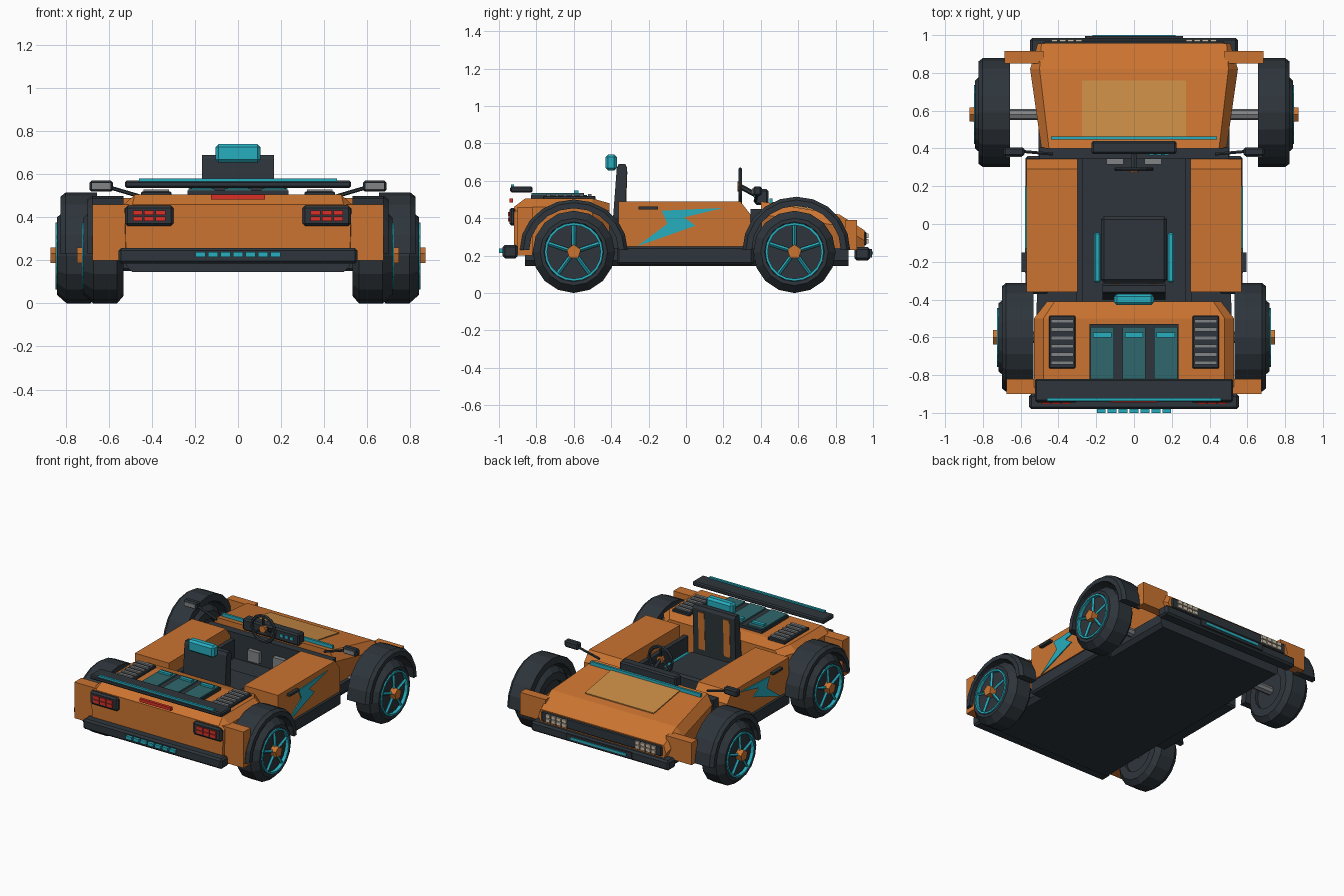
import bpy, bmesh, math
from mathutils import Matrix, Vector

cube = bpy.data.objects.get("Cube")
if cube:
    bpy.data.objects.remove(cube, do_unlink=True)


def material(name, r, g, b):
    m = bpy.data.materials.new(name)
    m.use_nodes = True
    m.diffuse_color = (r, g, b, 1)
    m.node_tree.nodes["Principled BSDF"].inputs["Base Color"].default_value = (r, g, b, 1)
    return m


ORANGE = material("orange paint", .60, .175, .03)
DARK = material("dark slate", .027, .036, .044)
TEAL = material("bright teal", .02, .42, .52)
GLASS = material("deep teal", .028, .135, .15)
GOLD = material("gold panel", .58, .26, .06)
GREY = material("grey metal", .22, .23, .24)
RED = material("red light", .70, .03, .02)
CREAM = material("cream light", .62, .52, .40)
SIDES = ((1, "left"), (-1, "right"))


def finish(name, bm, mat):
    bmesh.ops.recalc_face_normals(bm, faces=bm.faces)
    me = bpy.data.meshes.new(name)
    bm.to_mesh(me)
    bm.free()
    me.materials.append(mat)
    ob = bpy.data.objects.new(name, me)
    bpy.context.collection.objects.link(ob)
    return ob


def box(name, x, y, z, mat, bevel=0):
    """Box from three (low, high) ranges."""
    bm = bmesh.new()
    bmesh.ops.create_cube(bm, size=1)
    for v in bm.verts:
        v.co = [(a + b) / 2 + c * (b - a) for (a, b), c in zip((x, y, z), v.co)]
    if bevel:
        bmesh.ops.bevel(bm, geom=bm.edges[:], offset=bevel, segments=1, affect='EDGES')
    return finish(name, bm, mat)


def pair(name, x, y, z, mat, bevel=0):
    for s, side in SIDES:
        box(f"{side}_{name}", sorted((s * x[0], s * x[1])), y, z, mat, bevel)


def skin(name, rings, mat, closed=False):
    """Bridge rings of points; cap the ends unless the rings form a loop."""
    bm = bmesh.new()
    vs = [[bm.verts.new(p) for p in r] for r in rings]
    n = len(rings[0])
    for i in range(len(vs) if closed else len(vs) - 1):
        a, b = vs[i], vs[(i + 1) % len(vs)]
        for j in range(n):
            k = (j + 1) % n
            bm.faces.new((a[j], a[k], b[k], b[j]))
    if not closed:
        bm.faces.new(vs[0])
        bm.faces.new(vs[-1])
    return finish(name, bm, mat)


def prism(name, x, pts, mat):
    """Side outline of (y, z) points extruded across x."""
    return skin(name, [[(px, *p) for p in pts] for px in x], mat)


def body(name, sections, mat):
    """Loft of mirrored sections: y, then (half width, z) from sill to top."""
    return skin(name, [[(-w, y, z) for w, z in s] + [(w, y, z) for w, z in reversed(s)]
                       for y, *s in sections], mat)


def revolve(name, s, x, y, z, profile, segs, mat):
    """Closed (offset, radius) profile turned around a sideways axle."""
    rings = []
    for i in range(segs):
        a = math.tau * i / segs + math.pi / 2
        rings.append([(s * (x + o), y + r * math.cos(a), z + r * math.sin(a))
                      for o, r in profile])
    return skin(name, rings, mat, closed=True)


def rod(name, a, b, r, mat, segs=6):
    a, b = Vector(a), Vector(b)
    bm = bmesh.new()
    d = b - a
    bmesh.ops.create_cone(bm, cap_ends=True, segments=segs, radius1=r, radius2=r, depth=d.length,
                          matrix=Matrix.Translation((a + b) / 2) @ d.to_track_quat('Z', 'Y').to_matrix().to_4x4())
    return finish(name, bm, mat)


# Chassis, sills and cockpit floor
body("chassis", [(-.86, (.49, .145), (.52, .175), (.52, .24)),
                 (.87, (.48, .145), (.50, .175), (.50, .24))], DARK)
pair("sill", (.45, .575), (-.37, .36), (.15, .25), DARK, .012)
box("cockpit_floor", (-.30, .30), (-.44, .40), (.23, .265), DARK)
pair("cockpit_rail", (.27, .305), (-.43, .36), (.25, .40), DARK)

# Painted body shells
body("hood", [(.40, (.47, .24), (.49, .42), (.45, .49)),
              (.82, (.50, .24), (.55, .36), (.50, .42)),
              (.955, (.49, .24), (.51, .28), (.49, .335))], ORANGE)
body("rear_body", [(-.92, (.52, .22), (.525, .43), (.49, .46)),
                   (-.86, (.525, .22), (.53, .46), (.48, .505)),
                   (-.50, (.525, .22), (.53, .46), (.48, .505)),
                   (-.41, (.45, .24), (.46, .44), (.42, .48))], ORANGE)
POD = [(-.36, .25), (.345, .25), (.345, .42), (.29, .49), (-.36, .49)]
BOLT = [(-.13, .44), (.20, .455), (-.01, .405), (.05, .36), (-.26, .25), (-.10, .37)]
for s, side in SIDES:
    prism(side + "_door", (s * .30, s * .57), POD, ORANGE)
    prism(side + "_bolt_decal", (s * .569, s * .577), BOLT, TEAL)
pair("door_handle", (.565, .595), (-.255, -.15), (.447, .463), DARK)
pair("front_corner", (.48, .685), (.85, .915), (.23, .39), ORANGE)
pair("rear_corner", (.48, .675), (-.90, -.82), (.20, .46), ORANGE)

# Hood trim and cowl
prism("hood_panel", (-.275, .275), [(.46, .475), (.76, .425), (.76, .437), (.46, .487)], GOLD)
box("hood_strip", (-.44, .44), (.447, .463), (.47, .505), TEAL)
box("cowl", (-.50, .50), (.345, .405), (.23, .45), DARK)

# Nose: light strip, headlights and bumper
box("light_strip", (-.48, .48), (.945, .965), (.255, .328), DARK, .006)
for c in range(4):
    for r in range(2):
        x, z = .275 + c * .043, .265 + r * .03
        pair(f"headlight_{c}_{r}", (x, x + .034), (.96, .976), (z, z + .024), CREAM)
box("front_bumper", (-.55, .55), (.90, .985), (.175, .245), DARK, .012)
box("front_bumper_centre", (-.26, .26), (.97, .994), (.19, .235), DARK)
box("front_bumper_strip", (-.22, .22), (.99, 1.0), (.205, .222), TEAL)

# Tail: bumper, lamps and wing
box("rear_bumper", (-.555, .555), (-.98, -.90), (.185, .258), DARK, .012)
for i in range(7):
    x = (i - 3) * .058
    box(f"rear_bumper_light_{i}", (x - .023, x + .023), (-1.0, -.975), (.215, .238), TEAL)
pair("tail_lamp_housing", (.30, .525), (-.945, -.91), (.36, .455), DARK, .012)
for c in range(3):
    for r in range(2):
        x, z = .337 + c * .053, .382 + r * .028
        pair(f"tail_lamp_{c}_{r}", (x, x + .046), (-.952, -.94), (z, z + .022), RED)
box("centre_brake_light", (-.125, .125), (-.945, -.925), (.483, .505), RED)
box("rear_wing", (-.525, .525), (-.94, -.82), (.537, .57), DARK, .008)
box("rear_wing_strip", (-.46, .46), (-.936, -.92), (.565, .58), TEAL)

# Engine cover and side vents
box("engine_frame", (-.235, .235), (-.83, -.53), (.49, .525), DARK)
for i in (-1, 0, 1):
    x = i * .168
    box(f"engine_panel_{i + 2}", (x - .062, x + .062), (-.825, -.545), (.52, .535), GLASS)
    box(f"engine_panel_bar_{i + 2}", (x - .048, x + .048), (-.60, -.575), (.53, .548), TEAL)
pair("vent", (.31, .45), (-.765, -.485), (.49, .52), DARK, .005)
for i in range(6):
    y = -.745 + i * .044
    pair(f"vent_slat_{i}", (.32, .44), (y, y + .02), (.515, .53), GREY)

# Seat
box("seat_base", (-.175, .175), (-.31, .04), (.26, .36), DARK, .015)
prism("seat_back", (-.168, .168), [(-.40, .27), (-.33, .27), (-.315, .67), (-.325, .69),
                                  (-.36, .69), (-.37, .67)], DARK)
for x in (-.10, .10):
    prism("left_seat_stripe" if x > 0 else "right_seat_stripe", (x - .025, x + .025),
          [(-.328, .38), (-.3235, .38), (-.3135, .65), (-.318, .65)], ORANGE)
box("headrest", (-.105, .105), (-.43, -.37), (.655, .74), TEAL, .014)
pair("seat_side_bar", (.178, .212), (-.31, -.045), (.31, .345), TEAL, .008)

# Dashboard, steering wheel and pedals
box("dashboard", (-.225, .225), (.37, .44), (.47, .555), DARK, .01)
for i in range(3):
    box(f"dashboard_light_{i}", (.08 + i * .04, .105 + i * .04), (.363, .372), (.505, .525), TEAL)
bpy.ops.mesh.primitive_torus_add(location=(0, .29, .57), rotation=(math.pi / 2, 0, 0),
                                 major_radius=.092, minor_radius=.012,
                                 major_segments=14, minor_segments=6)
wheel = bpy.context.object
wheel.name = "steering_wheel"
wheel.data.materials.append(DARK)
for i in range(3):
    a = math.tau * i / 3 + math.pi / 2
    rod(f"steering_spoke_{i}", (0, .29, .57), (.09 * math.cos(a), .29, .57 + .09 * math.sin(a)), .008, DARK)
rod("steering_hub", (0, .275, .57), (0, .30, .57), .026, ORANGE, 8)
rod("steering_column", (0, .29, .57), (0, .40, .51), .014, DARK)
pair("pedal", (.055, .145), (.315, .345), (.29, .37), GREY)

# Mirrors
for s, side in SIDES:
    rod(side + "_mirror_arm", (s * .43, .37, .49), (s * .60, .385, .54), .009, DARK)
pair("mirror_housing", (.58, .69), (.36, .405), (.52, .57), DARK, .009)
pair("mirror_glass", (.592, .678), (.354, .363), (.53, .56), GREY)

# Wheels and arches
TYRE = [(0, .13), (0, .185), (.03, .22), (.14, .22), (.185, .18), (.185, .16), (.165, .15), (.165, .13)]
RIM = [(.165, .143), (.165, .158), (.192, .156), (.192, .143)]
for end, x0, y0, top in (("front", .656, .58, .515), ("rear", .532, -.60, .50)):
    for s, side in SIDES:
        n = f"{side}_{end}_"
        z0 = .22
        revolve(n + "tyre", s, x0, y0, z0, TYRE, 16, DARK)
        revolve(n + "rim", s, x0, y0, z0, RIM, 20, TEAL)
        rod(n + "wheel_disc", (s * (x0 + .02), y0, z0), (s * (x0 + .168), y0, z0), .148, DARK, 16)
        rod(n + "axle", (s * .45, y0, z0), (s * (x0 + .03), y0, z0), .03, GREY, 8)
        rod(n + "hub", (s * (x0 + .16), y0, z0), (s * (x0 + .215), y0, z0), .04, ORANGE, 5)
        for i in range(5):
            a = math.tau * i / 5 + math.pi / 2
            c, d = math.cos(a), math.sin(a)
            rod(f"{n}spoke_{i}", (s * (x0 + .182), y0 + .03 * c, z0 + .03 * d),
                (s * (x0 + .176), y0 + .15 * c, z0 + .15 * d), .011, TEAL, 4)
        # Faceted arch with softened outer edges
        rings = []
        for i in range(11):
            a = math.pi * i / 10
            c, d = math.cos(a), math.sin(a)
            rings.append([(s * (x0 + o), y0 + (.01 if end == "front" else 0) + r * c,
                           .23 + r * d * (top - .23) / .288)
                          for o, r in ((0, .238), (0, .288), (.145, .288), (.168, .27), (.168, .238))])
        skin(n + "arch", rings, DARK)
